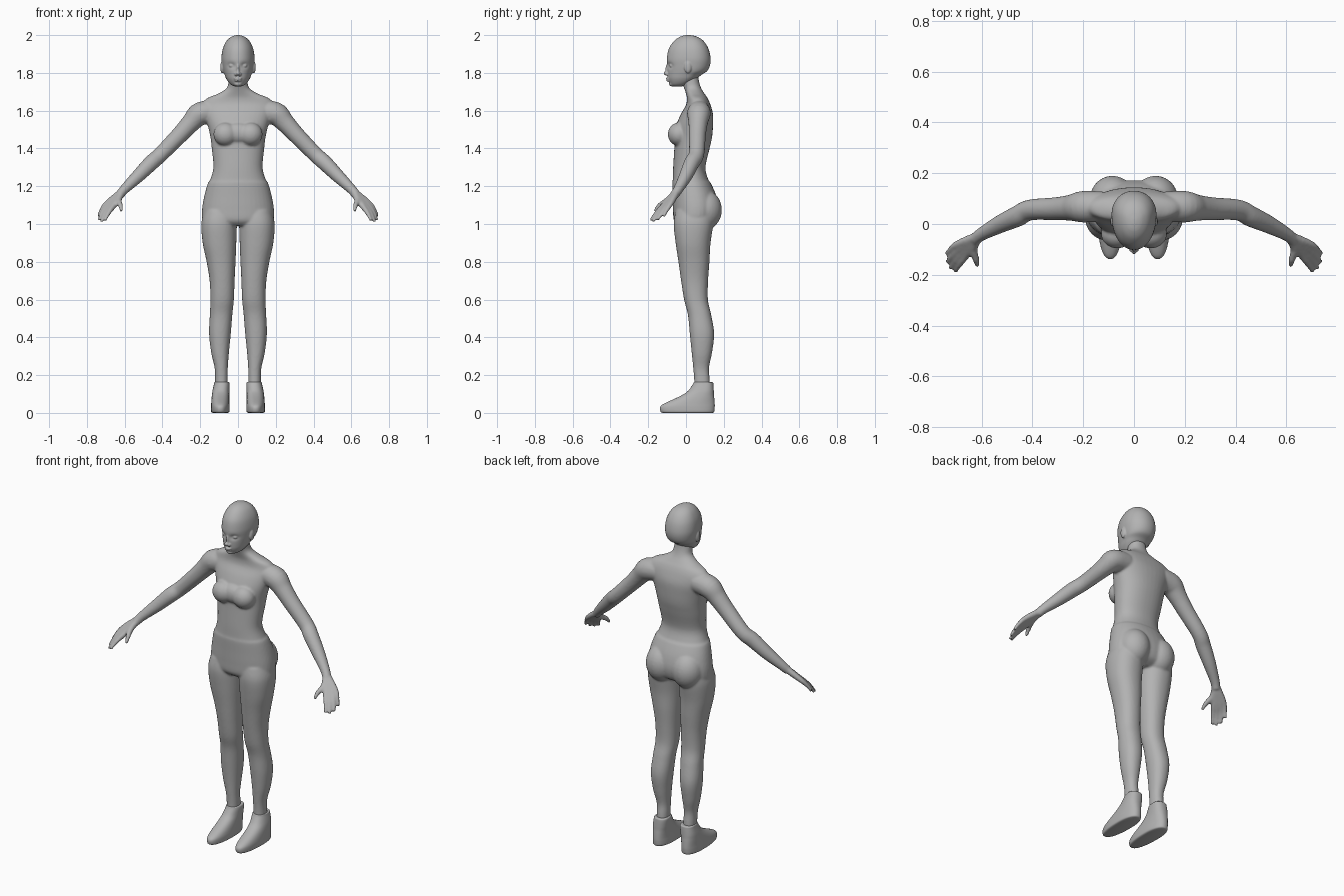
import bpy, bmesh, math
from mathutils import Vector, Matrix

grey = bpy.data.materials.new("plain grey")
grey.diffuse_color = (0.45, 0.45, 0.45, 1)


def curve_keys(keys, n):
    """Smooth in-between steps (Catmull-Rom) through a list of tuples."""
    out = []
    for i in range(len(keys) - 1):
        p0, p1 = keys[max(i - 1, 0)], keys[i]
        p2, p3 = keys[i + 1], keys[min(i + 2, len(keys) - 1)]
        for k in range(n):
            t = k / n
            out.append(tuple(
                0.5 * (2 * b + (c - a) * t + (2 * a - 5 * b + 4 * c - d) * t * t
                       + (3 * b - a - 3 * c + d) * t ** 3)
                for a, b, c, d in zip(p0, p1, p2, p3)))
    out.append(tuple(keys[-1]))
    return out


def skin(bm, rings):
    """Bridge a list of point rings into a closed skin."""
    loops = [[bm.verts.new(p) for p in ring] for ring in rings]
    n = len(loops[0])
    for a, b in zip(loops, loops[1:]):
        for i in range(n):
            j = (i + 1) % n
            bm.faces.new((a[i], a[j], b[j], b[i]))
    bm.faces.new(loops[0])
    bm.faces.new(loops[-1])
    return loops


def stack(bm, keys, side=1, seg=40, n=5, mid=0.5, power=2.2):
    """Level cross-sections; each key is (z, x inner, x outer, y front, y back)."""
    rings = []
    for z, x0, x1, yf, yb in curve_keys(keys, n):
        cx, rx, cy = side * (x0 + x1) / 2, (x1 - x0) / 2, yf + mid * (yb - yf)
        ring = []
        for i in range(seg):
            a = 2 * math.pi * i / seg
            c, s = math.cos(a), math.sin(a)
            ex = math.copysign(abs(c) ** (2 / power), c)
            ey = math.copysign(abs(s) ** (2 / power), s)
            ring.append((cx + rx * ex, cy + ey * (yb - cy if s > 0 else cy - yf), z))
        rings.append(ring)
    return skin(bm, rings)


def tube(bm, keys, side=1, seg=20, n=5):
    """Round limb along a path; each key is (x, y, z, radius)."""
    pts = curve_keys(keys, n)
    pos = [Vector((side * p[0], p[1], p[2])) for p in pts]
    rings = []
    for i, p in enumerate(pts):
        t = (pos[min(i + 1, len(pos) - 1)] - pos[max(i - 1, 0)]).normalized()
        u = t.cross(Vector((0, 0, 1))).normalized()
        v = u.cross(t)
        rings.append([pos[i] + p[3] * (u * math.cos(a) + v * math.sin(a))
                      for a in (2 * math.pi * k / seg for k in range(seg))])
    skin(bm, rings)


def blob(bm, centre, radii):
    m = Matrix.Translation(centre) @ Matrix.Diagonal((*radii, 1))
    bmesh.ops.create_uvsphere(bm, u_segments=28, v_segments=18, radius=1, matrix=m)


def finish(bm, name, voxel=0, smooth=0):
    bmesh.ops.recalc_face_normals(bm, faces=bm.faces)
    for f in bm.faces:
        f.smooth = True
    mesh = bpy.data.meshes.new(name)
    bm.to_mesh(mesh)
    bm.free()
    mesh.materials.append(grey)
    obj = bpy.data.objects.new(name, mesh)
    bpy.context.collection.objects.link(obj)
    if voxel:
        fuse = obj.modifiers.new("Fuse", 'REMESH')
        fuse.mode = 'VOXEL'
        fuse.voxel_size = voxel
        fuse.use_smooth_shade = True
        soft = obj.modifiers.new("Soften", 'SMOOTH')
        soft.factor = 0.5
        soft.iterations = smooth
    return obj


# Body: neck and torso, then legs, arms and hands, fused into one skin
bm = bmesh.new()
torso = [(1.82, .048, -.035, .062), (1.76, .050, -.025, .068), (1.72, .060, -.010, .080),
         (1.69, .105, .000, .098), (1.665, .165, .005, .115), (1.63, .192, .000, .130),
         (1.58, .178, -.028, .143), (1.52, .160, -.052, .143), (1.46, .146, -.060, .138),
         (1.40, .139, -.062, .125), (1.30, .130, -.068, .103), (1.235, .147, -.070, .118),
         (1.215, .160, -.073, .132), (1.15, .178, -.071, .160), (1.08, .190, -.069, .172),
         (1.02, .186, -.064, .155), (.992, .150, -.040, .110)]
stack(bm, [(z, -w, w, f, b) for z, w, f, b in torso])
blob(bm, (0, -.040, 1.480), (.090, .042, .055))

leg = [(1.07, .004, .180, -.055, .150), (1.00, .006, .194, -.065, .145),
       (.90, .009, .187, -.055, .130), (.80, .013, .166, -.040, .124),
       (.70, .018, .150, -.026, .117), (.60, .022, .146, -.010, .116),
       (.52, .030, .149, .010, .133), (.42, .038, .153, .020, .149),
       (.32, .048, .142, .030, .138), (.24, .054, .124, .038, .122),
       (.18, .054, .121, .043, .125), (.10, .056, .121, .045, .130)]
arm = [(.12, .070, 1.595, .058), (.20, .068, 1.583, .062), (.25, .064, 1.535, .051),
       (.31, .060, 1.470, .045), (.41, .055, 1.368, .041), (.46, .030, 1.323, .041),
       (.53, -.002, 1.253, .035), (.60, -.040, 1.185, .026), (.625, -.060, 1.155, .024)]
wrist = (.612, -.048, 1.172, .020)
# each finger: knuckle, middle joint, tip
fingers = [
    [(.658, -.118, 1.098, .016), (.684, -.156, 1.060, .012), (.704, -.188, 1.018, .008)],
    [(.672, -.108, 1.098, .016), (.702, -.144, 1.058, .012), (.724, -.176, 1.012, .008)],
    [(.684, -.094, 1.103, .016), (.716, -.126, 1.063, .012), (.737, -.151, 1.020, .008)],
    [(.692, -.078, 1.112, .015), (.722, -.100, 1.076, .011), (.740, -.118, 1.040, .008)],
    [(.632, -.095, 1.128, .017), (.622, -.140, 1.098, .013), (.617, -.166, 1.068, .008)],
]
for s in (1, -1):
    blob(bm, (s * .066, -.038, 1.475), (.064, .058, .062))   # bust
    blob(bm, (s * .085, .100, 1.075), (.088, .090, .105))    # seat
    stack(bm, leg, s)
    tube(bm, arm, s, seg=28)
    for f in fingers:
        tube(bm, [wrist] + f, s, seg=14)
finish(bm, "body", 0.0065, 5)

# Head: egg-shaped skull with pressed eye sockets and added features
bm = bmesh.new()
skull = [(2.000, .008, .000, .022), (1.992, .034, -.030, .058), (1.970, .060, -.062, .092),
         (1.930, .080, -.090, .118), (1.880, .088, -.101, .130), (1.840, .085, -.101, .127),
         (1.810, .079, -.098, .112), (1.790, .071, -.097, .082), (1.770, .063, -.095, .058),
         (1.750, .050, -.088, .030), (1.735, .034, -.080, .002), (1.728, .014, -.066, -.025)]
stack(bm, [(z, -w, w, f, b) for z, w, f, b in skull], seg=64, n=6, mid=.6, power=2.1)
for v in bm.verts:
    if v.co.y < 0:
        d = ((abs(v.co.x) - .034) / .020) ** 2 + ((v.co.z - 1.838) / .015) ** 2
        v.co.y += .012 * math.exp(-d)
blob(bm, (0, -.103, 1.798), (.012, .016, .012))      # nose tip
blob(bm, (0, -.096, 1.818), (.008, .013, .032))      # nose bridge
blob(bm, (0, -.093, 1.770), (.022, .014, .006))      # upper lip
blob(bm, (0, -.091, 1.760), (.019, .014, .006))      # lower lip
blob(bm, (0, -.072, 1.742), (.022, .018, .014))      # chin
for s in (1, -1):
    blob(bm, (s * .011, -.099, 1.793), (.009, .011, .008))   # nostril
    blob(bm, (s * .033, -.076, 1.838), (.015, .012, .010))   # eyelid
    blob(bm, (s * .084, .010, 1.830), (.010, .019, .032))    # ear
finish(bm, "head", 0.004, 3)

# Shoes
shoe = [(.000, .054, .134, -.120, .140), (.006, .045, .142, -.134, .149),
        (.030, .044, .143, -.137, .152), (.048, .045, .142, -.118, .152),
        (.075, .046, .140, -.060, .150), (.095, .046, .138, -.020, .148),
        (.117, .045, .135, .012, .147), (.150, .044, .128, .035, .145),
        (.162, .047, .125, .041, .142), (.163, .056, .117, .050, .128)]
for s, name in ((1, "left_shoe"), (-1, "right_shoe")):
    bm = bmesh.new()
    stack(bm, shoe, s, seg=48, n=4, mid=.6, power=2.3)
    obj = finish(bm, name)
    bpy.context.view_layer.objects.active = obj
    obj.select_set(True)
    bpy.ops.object.shade_smooth_by_angle(angle=math.radians(50))
    obj.select_set(False)
